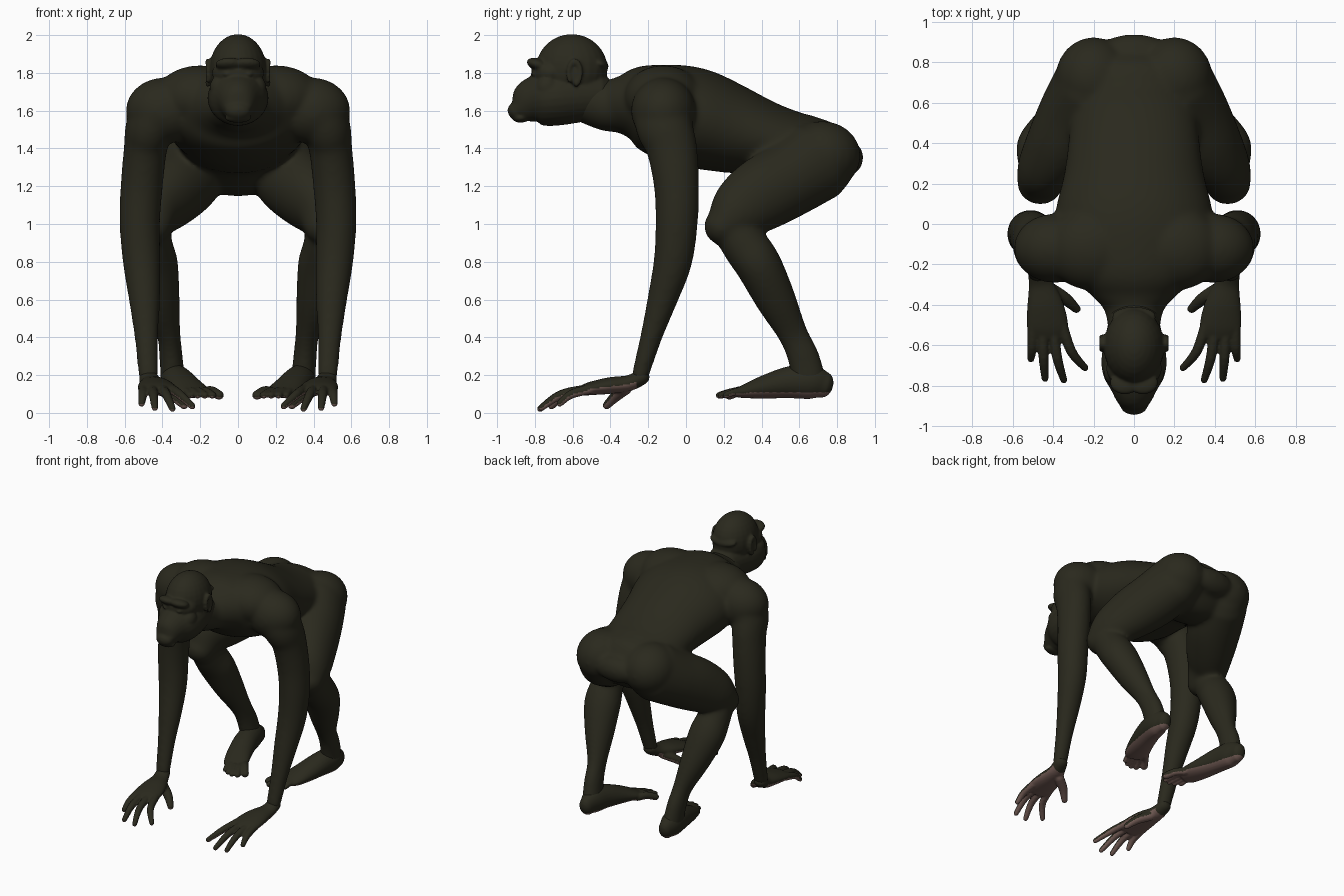
import bpy
import bmesh
import math
from mathutils import Vector, Matrix

cube = bpy.data.objects.get("Cube")
if cube:
    bpy.data.objects.remove(cube)


def make_material(name, colour):
    mat = bpy.data.materials.new(name)
    mat.use_nodes = True
    mat.diffuse_color = colour
    mat.node_tree.nodes["Principled BSDF"].inputs["Base Color"].default_value = colour
    return mat


FUR = make_material("dark olive fur", (.023, .022, .0125, 1))
SKIN = make_material("pinkish brown skin", (.16, .1, .085, 1))


def smooth_path(rings, steps=4):
    """Catmull-Rom interpolation of (x, y, z, width, depth) rings."""
    pts = [Vector(r) for r in rings]
    out = []
    for i in range(len(pts) - 1):
        p, q = pts[i], pts[i + 1]
        before = pts[i - 1] if i else p
        after = pts[i + 2] if i + 2 < len(pts) else q
        for s in range(steps):
            t = s / steps
            out.append(p + (q - before) * t / 2
                       + (before * 2 - p * 5 + q * 4 - after) * t * t / 2
                       + (p * 3 - before - q * 3 + after) * t ** 3 / 2)
    return out + [pts[-1]]


def limb(bm, *rings, sides=24):
    """Closed loft of ellipses with rounded ends along a path."""
    path = smooth_path(rings)
    centres = [Vector(p[:3]) for p in path]
    last = len(path) - 1
    sections = []
    for i, p in enumerate(path):
        tangent = (centres[min(i + 1, last)] - centres[max(i - 1, 0)]).normalized()
        sections.append((centres[i], tangent, p[3], p[4]))

    def cap(section, sign):
        c, t, a, b = section
        reach = min(a, b) * sign
        return [(c + t * reach * math.sin(k), t, a * math.cos(k), b * math.cos(k))
                for k in (.5, .9, 1.3)]

    sections = cap(sections[0], -1)[::-1] + sections + cap(sections[-1], 1)
    loops = []
    for c, t, a, b in sections:
        side = Vector((1, 0, 0))
        side = (side - t * side.dot(t)).normalized()
        other = t.cross(side)
        loops.append([bm.verts.new(c + side * a * math.cos(k * math.tau / sides)
                                   + other * b * math.sin(k * math.tau / sides))
                      for k in range(sides)])
    for low, high in zip(loops, loops[1:]):
        for k in range(sides):
            n = (k + 1) % sides
            bm.faces.new((low[k], low[n], high[n], high[k]))
    bm.faces.new(loops[0][::-1])
    bm.faces.new(loops[-1])


def blob(bm, centre, size, tilt=0):
    """Ellipsoid, tilted about the x axis."""
    bmesh.ops.create_uvsphere(
        bm, u_segments=24, v_segments=16, radius=1,
        matrix=Matrix.Translation(centre) @ Matrix.Rotation(tilt, 4, "X")
        @ Matrix.Diagonal((*size, 1)))


def finish(name, bm, voxel, smoothing, bare=None):
    """Mirror, fuse the pieces into one skin, and colour the bare faces."""
    bmesh.ops.recalc_face_normals(bm, faces=bm.faces)
    mesh = bpy.data.meshes.new(name)
    bm.to_mesh(mesh)
    bm.free()
    obj = bpy.data.objects.new(name, mesh)
    bpy.context.collection.objects.link(obj)
    mirror = obj.modifiers.new("mirror", "MIRROR")
    mirror.use_mirror_merge = False
    remesh = obj.modifiers.new("fuse", "REMESH")
    remesh.mode = "VOXEL"
    remesh.voxel_size = voxel
    relax = obj.modifiers.new("relax", "SMOOTH")
    relax.factor = .5
    relax.iterations = smoothing
    graph = bpy.context.evaluated_depsgraph_get()
    fused = bpy.data.meshes.new_from_object(obj.evaluated_get(graph))
    obj.modifiers.clear()
    obj.data = fused
    fused.materials.clear()
    fused.materials.append(FUR)
    if bare:
        fused.materials.append(SKIN)
    for face in fused.polygons:
        face.use_smooth = True
        face.material_index = int(bool(bare and bare(face)))


# Torso, arms and legs
body = bmesh.new()
limb(body, (0, -.55, 1.665, .125, .12), (0, -.43, 1.63, .145, .135),
     (0, -.35, 1.63, .215, .152), (0, -.25, 1.63, .32, .21),
     (0, -.12, 1.6, .385, .25), (0, .05, 1.56, .39, .265),
     (0, .25, 1.5, .345, .235), (0, .45, 1.44, .32, .195),
     (0, .62, 1.365, .31, .215), (0, .76, 1.355, .29, .185),
     (0, .84, 1.35, .19, .1), sides=40)
blob(body, (.2, .72, 1.36), (.19, .205, .185))              # buttock
blob(body, (.2, -.12, 1.67), (.24, .21, .17))               # shoulder blade
blob(body, (.39, -.12, 1.6), (.205, .172, .175))            # shoulder
limb(body, (.43, -.12, 1.57, .15, .16), (.47, -.11, 1.5, .13, .15),
     (.49, -.075, 1.4, .115, .135), (.51, -.05, 1.2, .112, .12),
     (.52, -.05, 1, .107, .112), (.51, -.07, .8, .1, .102),
     (.495, -.125, .6, .083, .08), (.485, -.185, .4, .063, .058),
     (.475, -.242, .2, .053, .046))                         # arm
limb(body, (.215, .69, 1.33, .185, .215), (.28, .55, 1.24, .19, .203),
     (.365, .4, 1.155, .17, .195), (.44, .28, 1.07, .137, .163),
     (.465, .2, .99, .115, .105))                           # thigh
limb(body, (.465, .24, .99, .1, .11), (.46, .31, .89, .115, .122),
     (.448, .385, .78, .132, .122), (.41, .475, .6, .103, .107),
     (.368, .565, .42, .064, .08), (.355, .62, .3, .062, .085),
     (.345, .65, .18, .066, .09))                           # lower leg
finish("body", body, .013, 16)

# Head with brow, muzzle, lips and ears
head = bmesh.new()
blob(head, (0, -.605, 1.82), (.15, .19, .185))              # skull
limb(head, (0, -.5, 1.68, .13, .13), (0, -.65, 1.67, .16, .145),
     (0, -.75, 1.66, .152, .142), (0, -.82, 1.645, .112, .122),
     (0, -.87, 1.615, .084, .085), (0, -.895, 1.6, .07, .05))
blob(head, (0, -.715, 1.8), (.138, .105, .085))             # upper face
blob(head, (.045, -.785, 1.845), (.075, .06, .032), -.3)    # brow ridge
blob(head, (.055, -.798, 1.793), (.026, .022, .014))        # eyelid
blob(head, (.1, -.735, 1.72), (.05, .06, .065))             # cheek
blob(head, (.018, -.865, 1.69), (.026, .028, .022))         # nostril wing
blob(head, (0, -.888, 1.62), (.075, .043, .027))            # upper lip
blob(head, (0, -.876, 1.562), (.07, .045, .026))            # lower lip
blob(head, (0, -.455, 1.85), (.11, .05, .028), -.5)         # nape ridge
blob(head, (.146, -.585, 1.79), (.02, .03, .06))            # inner ear
for k in range(13):
    a = math.tau * (k / 15 - .2)
    blob(head, (.16, -.59 + .032 * math.cos(a), 1.8 + .06 * math.sin(a)),
         (.014, .013, .018))                                # ear rim
finish("head", head, .008, 6)

# Hands: palm, four fingers and thumb
hand = bmesh.new()
limb(hand, (.475, -.235, .19, .05, .042), (.46, -.3, .158, .062, .042),
     (.44, -.4, .145, .09, .044), (.428, -.5, .13, .103, .036),
     (.427, -.55, .118, .09, .028))
for root, tip, reach, drop in ((.5, .51, -.668, .05), (.453, .44, -.765, .027),
                               (.402, .347, -.772, .022), (.355, .242, -.712, .035)):
    knuckle = (root * .6 + tip * .4, (reach - .53) / 2 - .01, .098)
    limb(hand, (root, -.5, .128, .027, .027), (*knuckle, .025, .024),
         (tip, reach, drop, .018, .018), sides=14)
limb(hand, (.42, -.32, .13, .035, .035), (.34, -.37, .09, .032, .03),
     (.285, -.42, .04, .022, .022), sides=14)
finish("hands", hand, .007, 4,
       lambda f: f.normal.z < -.15 and f.center.y < -.26)

# Feet: heel to ball, and five toes
foot = bmesh.new()
limb(foot, (.34, .725, .15, .055, .072), (.338, .66, .165, .077, .092),
     (.318, .55, .162, .085, .085), (.28, .42, .138, .09, .063),
     (.245, .33, .118, .09, .041), (.23, .29, .11, .08, .03))
for root, tip, reach, size in ((.18, .1, .23, .027), (.205, .135, .185, .021),
                               (.24, .175, .175, .02), (.27, .215, .185, .02),
                               (.295, .255, .21, .019)):
    limb(foot, (root, .34, .11, size, size),
         ((root + tip) / 2, (reach + .34) / 2, .115, size, size),
         (tip, reach, .093, size, size * .9), sides=14)
finish("feet", foot, .007, 4,
       lambda f: f.normal.z < -.45 and f.center.z < .11)
